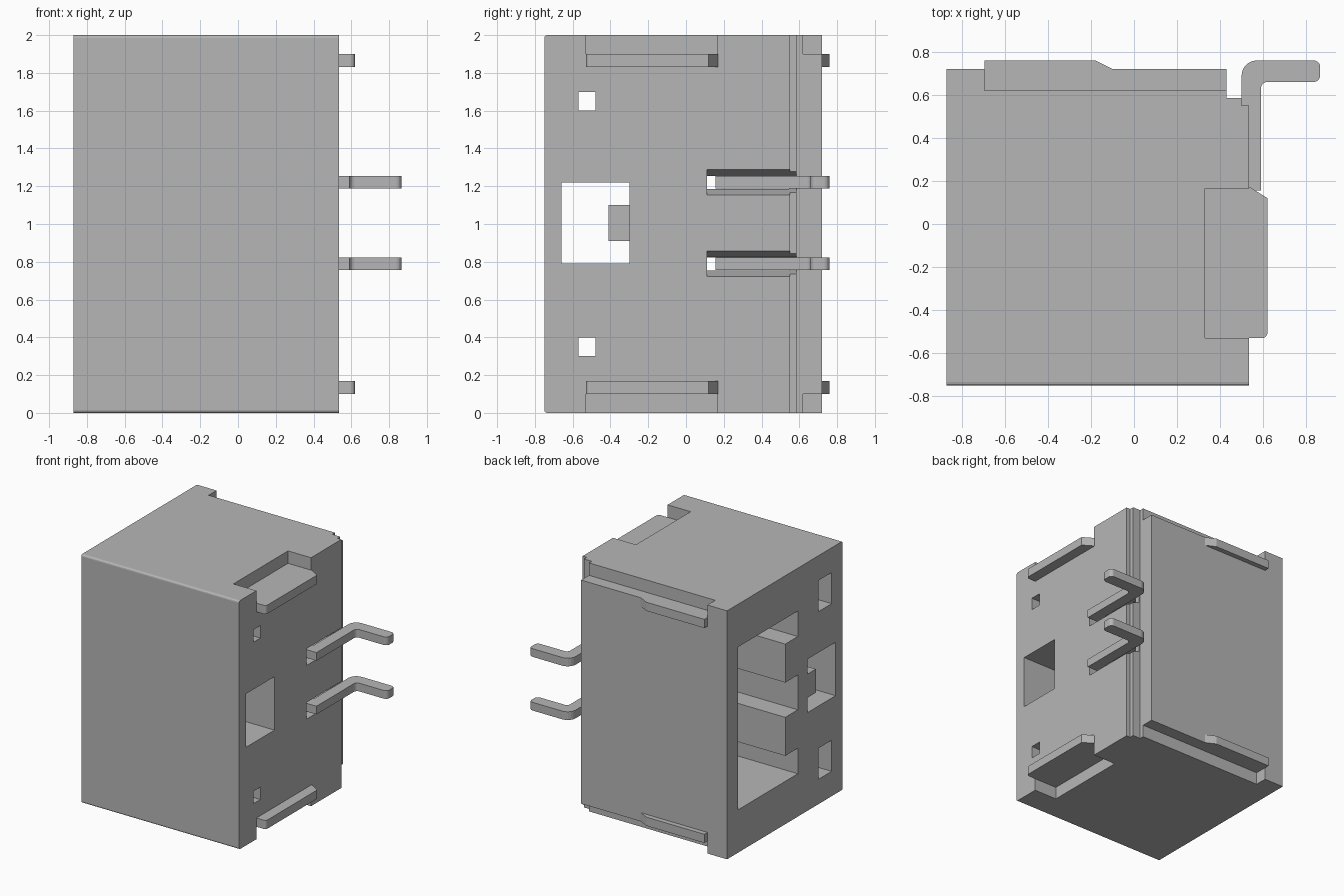
import bpy
import bmesh
from mathutils import Vector

if "Cube" in bpy.data.objects:
    bpy.data.objects.remove(bpy.data.objects["Cube"], do_unlink=True)

grey = bpy.data.materials.new("light_grey")
grey.use_nodes = True
grey.diffuse_color = (0.47, 0.47, 0.47, 1)
grey.node_tree.nodes["Principled BSDF"].inputs["Base Color"].default_value = grey.diffuse_color


def finish(name, bm):
    bmesh.ops.recalc_face_normals(bm, faces=bm.faces)
    mesh = bpy.data.meshes.new(name)
    bm.to_mesh(mesh)
    bm.free()
    mesh.materials.append(grey)
    ob = bpy.data.objects.new(name, mesh)
    bpy.context.collection.objects.link(ob)
    return ob


def prism(name, points, z0, z1):
    """Extrude an xy outline from z0 to z1."""
    bm = bmesh.new()
    face = bm.faces.new([bm.verts.new((x, y, z0)) for x, y in points])
    top = bmesh.ops.extrude_face_region(bm, geom=[face])
    verts = [v for v in top["geom"] if isinstance(v, bmesh.types.BMVert)]
    bmesh.ops.translate(bm, verts=verts, vec=(0, 0, z1 - z0))
    return finish(name, bm)


def box(name, x, y, z):
    return prism(name, [(x[0], y[0]), (x[1], y[0]), (x[1], y[1]), (x[0], y[1])], *z)


def cut(target, cutter):
    mod = target.modifiers.new("cut", "BOOLEAN")
    mod.operation = "DIFFERENCE"
    mod.solver = "EXACT"
    mod.object = cutter
    bpy.context.view_layer.update()
    graph = bpy.context.evaluated_depsgraph_get()
    mesh = bpy.data.meshes.new_from_object(target.evaluated_get(graph))
    target.modifiers.clear()
    target.data = mesh
    bpy.data.objects.remove(cutter, do_unlink=True)


def round_corners(points, radii, steps=5):
    """Replace chosen outline corners with quadratic arcs."""
    out = []
    for i, p in enumerate(points):
        r = radii.get(i, 0)
        p = Vector(p)
        if not r:
            out.append(p)
            continue
        a = p + (Vector(points[i - 1]) - p).normalized() * r
        b = p + (Vector(points[(i + 1) % len(points)]) - p).normalized() * r
        for k in range(steps + 1):
            t = k / steps
            w = 0.41 * 2 * t * (1 - t)
            out.append((a * (1 - t) ** 2 + p * 1.41 * t * (1 - t) + b * t ** 2)
                       / ((1 - t) ** 2 + 1.41 * t * (1 - t) + t ** 2))
    return out


def flip(z):
    return (2 - z[1], 2 - z[0])


# Housing with a stepped rear corner and softened front edges
housing = prism("housing", [(-0.87, -0.75), (0.535, -0.75), (0.535, 0.55), (0.5, 0.55),
                            (0.5, 0.585), (0.43, 0.585), (0.43, 0.72), (-0.87, 0.72)], 0, 2)
bm = bmesh.new()
bm.from_mesh(housing.data)
front = [e for e in bm.edges if all(v.co.y < -0.74 for v in e.verts)
         and abs(e.verts[0].co.z - e.verts[1].co.z) < 0.01]
bmesh.ops.bevel(bm, geom=front, offset=0.015, segments=3, profile=0.5, affect="EDGES")
bm.to_mesh(housing.data)
bm.free()

# Mating cavity: main bay, then keyed side channels
cut(housing, box("bay", (-1, 0.4), (-0.02, 0.58), (0.345, 1.655)))
for z in ((0.345, 0.55), (0.86, 1.14), (1.45, 1.655)):
    cut(housing, box("channel", (-1, 0.4), (-0.18, 0.1), z))

# Latch window through the housing, and its key
cut(housing, box("window", (-1, 1), (-0.66, -0.3), (0.79, 1.22)))
box("latch_key", (-0.87, 0.0), (-0.41, -0.295), (0.91, 1.1))

# Mirrored top and bottom features
plate = [(0.3, -0.53), (0.62, -0.53), (0.62, 0.12), (0.54, 0.17), (0.3, 0.17)]
snap = [(-0.695, 0.6), (0.43, 0.6), (0.43, 0.72), (-0.1, 0.72), (-0.18, 0.76), (-0.695, 0.76)]
for side, m in (("upper", lambda z: z), ("lower", flip)):
    cut(housing, box("pocket", (-1, 0.3), (-0.61, -0.44), m((1.55, 1.8))))
    cut(housing, box("peephole", (0, 1), (-0.57, -0.48), m((1.6, 1.7))))
    cut(housing, box("side_notch", (0.33, 1), (-0.53, 0.165), m((1.9, 2.1))))
    cut(housing, box("rear_notch", (-0.695, 1), (0.62, 1), m((1.9, 2.1))))
    prism(side + "_side_tab", round_corners(plate, {1: 0.025}), *m((1.83, 1.9)))
    prism(side + "_rear_tab", snap, *m((1.83, 1.9)))

# Bent contact pins in flared slots
pin = [(-0.5, 0.155), (0.59, 0.155), (0.59, 0.66), (0.865, 0.66), (0.865, 0.76),
       (0.5, 0.76), (0.5, 0.25), (-0.5, 0.25)]
for name, z in (("upper_pin", 1.222), ("lower_pin", 0.79)):
    cut(housing, box("slot", (0.3, 1), (0.11, 0.545), (z - 0.037, z + 0.033)))
    flare = box("flare", (0.44, 0.537), (0.11, 0.6), (z - 0.068, z + 0.068))
    for v in flare.data.vertices:
        if v.co.x < 0.5:
            v.co.z = z + (v.co.z - z) * 0.5
    cut(housing, flare)
    prism(name, round_corners(pin, {0: 0.03, 2: 0.03, 3: 0.03, 4: 0.03, 5: 0.07, 7: 0.03}),
          z - 0.033, z + 0.033)
